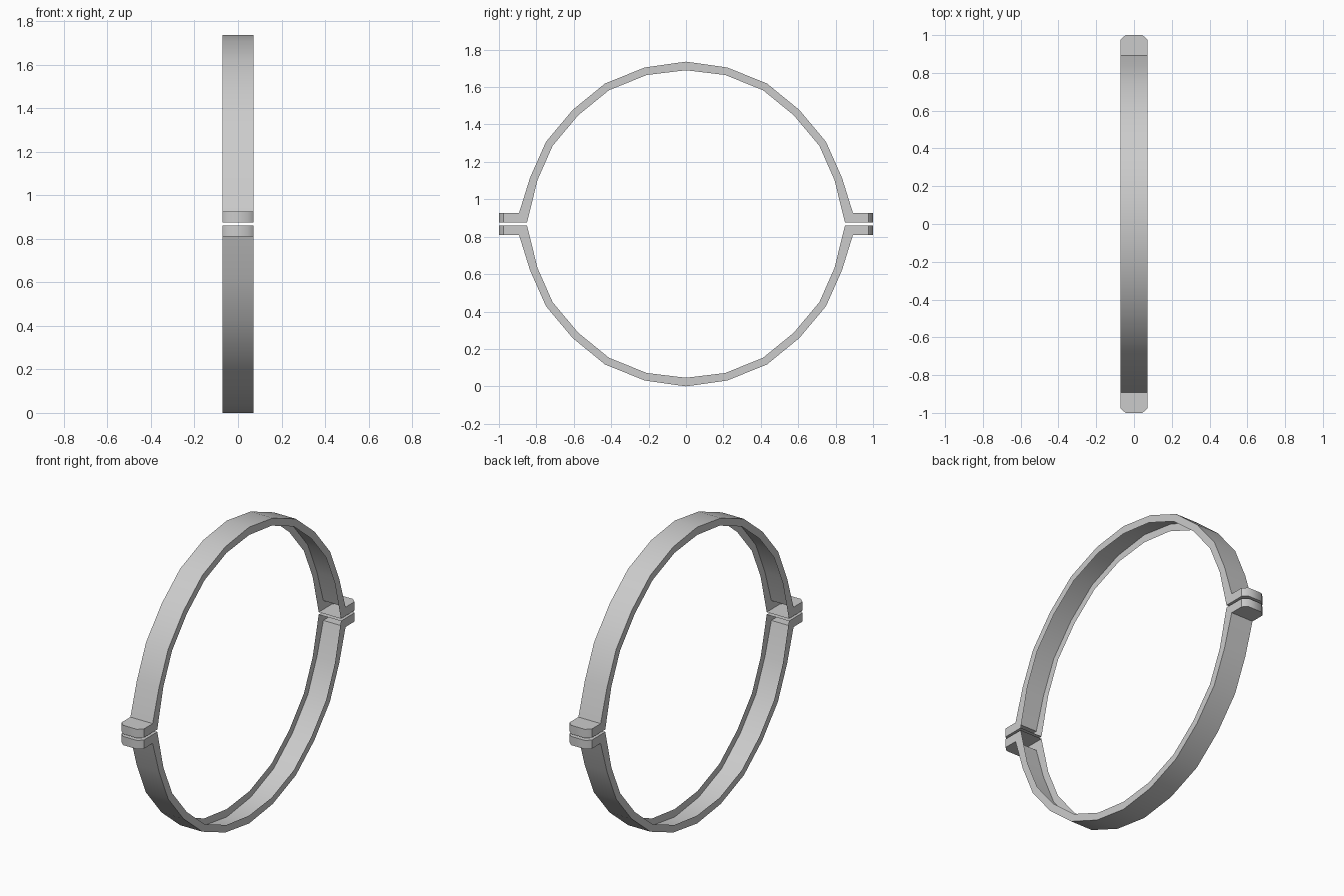
import bpy, bmesh, math

if "Cube" in bpy.data.objects:
    bpy.data.objects.remove(bpy.data.objects["Cube"])

HALF_W = 0.072
HALF_GAP = 0.007
FLANGE_TOP = 0.058

# Quarter arc of the band's outer edge (y, height above split line)
outer = [(0.834, 0.247), (0.749, 0.439), (0.606, 0.61),
         (0.433, 0.751), (0.22, 0.837)]
inner = [(y * 0.952, z * 0.952) for y, z in outer]


def half_profile():
    """Closed outline of one half clamp: band plus both bolt flanges."""
    out_q = [(1.0, HALF_GAP), (1.0, FLANGE_TOP), (0.893, FLANGE_TOP)] + outer
    in_q = [(0.85, HALF_GAP)] + inner
    out = out_q + [(0, 0.868)] + [(-y, z) for y, z in reversed(out_q)]
    inn = in_q + [(0, 0.822)] + [(-y, z) for y, z in reversed(in_q)]
    return out + inn[::-1]


def make_half(name, sign):
    bm = bmesh.new()
    pts = half_profile()
    face = bm.faces.new([bm.verts.new((-HALF_W, y, 0.868 + sign * z))
                         for y, z in pts])
    ext = bmesh.ops.extrude_face_region(bm, geom=[face])
    moved = [v for v in ext["geom"] if isinstance(v, bmesh.types.BMVert)]
    bmesh.ops.translate(bm, verts=moved, vec=(2 * HALF_W, 0, 0))
    # Clipped corners at the flange ends
    corners = [e for e in bm.edges
               if all(abs(v.co.y) > 0.99 for v in e.verts)
               and abs(e.verts[0].co.z - e.verts[1].co.z) > 0.01]
    bmesh.ops.bevel(bm, geom=corners, offset=0.027, segments=1, affect='EDGES')
    for v in bm.verts:
        if 0.96 < abs(v.co.y) < 0.99:
            v.co.y += math.copysign(0.002, v.co.y)
    bmesh.ops.recalc_face_normals(bm, faces=bm.faces)
    # The band is an open channel: remove its inward-facing wall
    inside = [f for f in bm.faces
              if abs(f.normal.x) < 0.1
              and all(math.hypot(v.co.y, v.co.z - 0.868) < 0.855
                      for v in f.verts)]
    bmesh.ops.delete(bm, geom=inside, context='FACES_ONLY')
    mesh = bpy.data.meshes.new(name)
    bm.to_mesh(mesh)
    bm.free()
    obj = bpy.data.objects.new(name, mesh)
    bpy.context.collection.objects.link(obj)
    bpy.ops.object.select_all(action='DESELECT')
    obj.select_set(True)
    bpy.context.view_layer.objects.active = obj
    bpy.ops.object.shade_smooth_by_angle(angle=math.radians(45))


# Two matching halves with a narrow gap between the flanges
make_half("upper_clamp_half", 1)
make_half("lower_clamp_half", -1)
